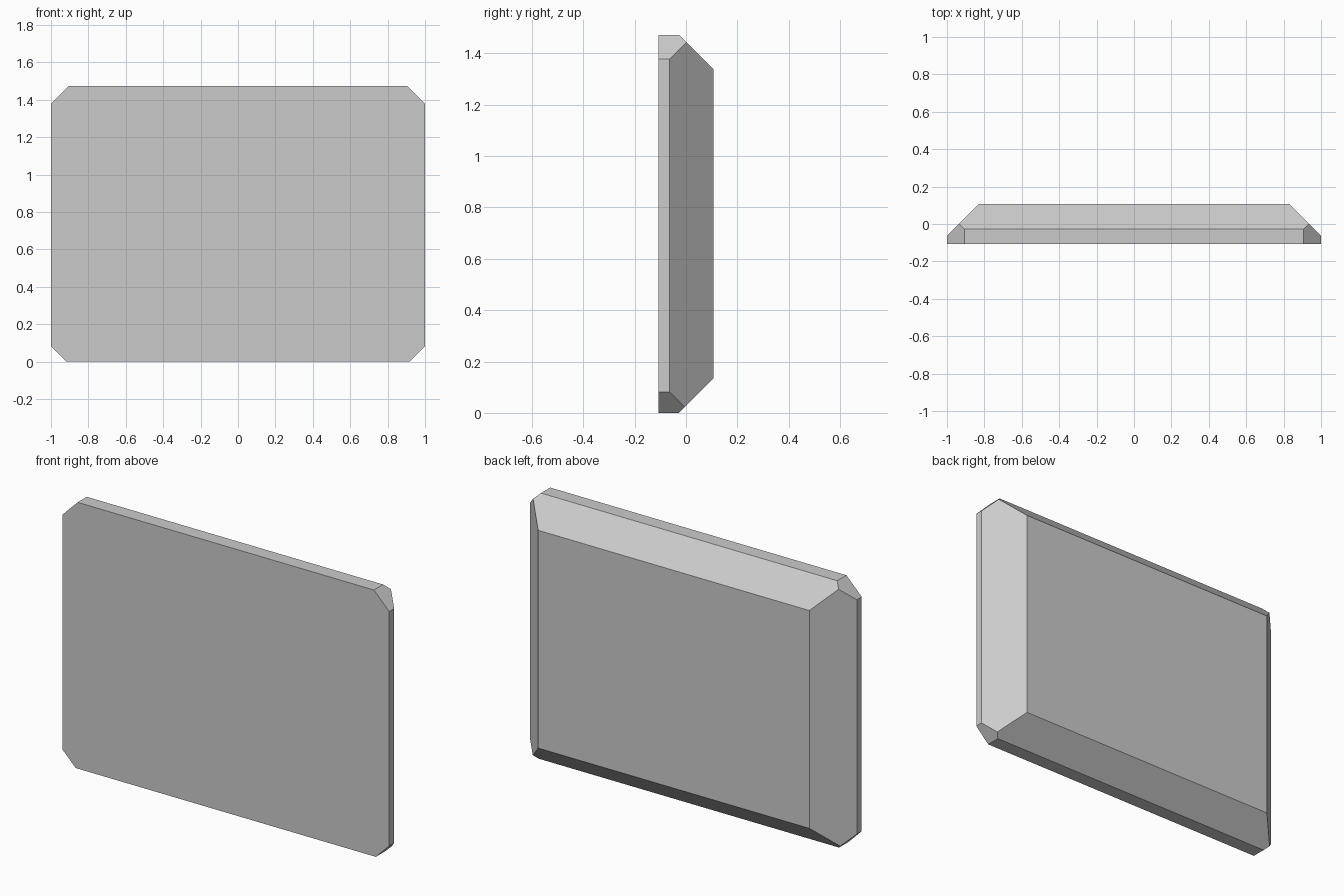
import bpy, bmesh
from mathutils import Vector

if "Cube" in bpy.data.objects:
    bpy.data.objects.remove(bpy.data.objects["Cube"])

H, D = 1.472, 0.107          # height, half depth
TOP, BOTTOM = 0.094, 0.082   # corner cuts of the front outline

# Front outline: right half, then mirrored to the left
right = [(1 - BOTTOM, 0), (1, BOTTOM), (1, H - TOP), (1 - TOP, H)]
outline = right + [(-x, z) for x, z in reversed(right)]

# Octagonal slab extruded from front to back
bm = bmesh.new()
front = bm.faces.new([bm.verts.new((x, -D, z)) for x, z in outline])
slab = bmesh.ops.extrude_face_region(bm, geom=[front], use_keep_orig=True)
verts = [v for v in slab["geom"] if isinstance(v, bmesh.types.BMVert)]
bmesh.ops.translate(bm, verts=verts, vec=(0, 2 * D, 0))

# 45 degree bevels around the back: point on plane, outward normal
bevels = [((0.829, D, 0), (1, 1, 0)), ((-0.829, D, 0), (-1, 1, 0)),
          ((0, D, H - 0.134), (0, 1, 1)), ((0, D, 0.134), (0, 1, -1))]
for point, normal in bevels:
    geom = bm.verts[:] + bm.edges[:] + bm.faces[:]
    cut = bmesh.ops.bisect_plane(bm, geom=geom, dist=1e-6, plane_co=point,
                                 plane_no=Vector(normal).normalized(), clear_outer=True)
    edges = [e for e in cut["geom_cut"] if isinstance(e, bmesh.types.BMEdge)]
    bmesh.ops.contextual_create(bm, geom=edges)

bmesh.ops.recalc_face_normals(bm, faces=bm.faces[:])
mesh = bpy.data.meshes.new("bevelled_panel")
bm.to_mesh(mesh)
bm.free()
bpy.context.collection.objects.link(bpy.data.objects.new("bevelled_panel", mesh))
